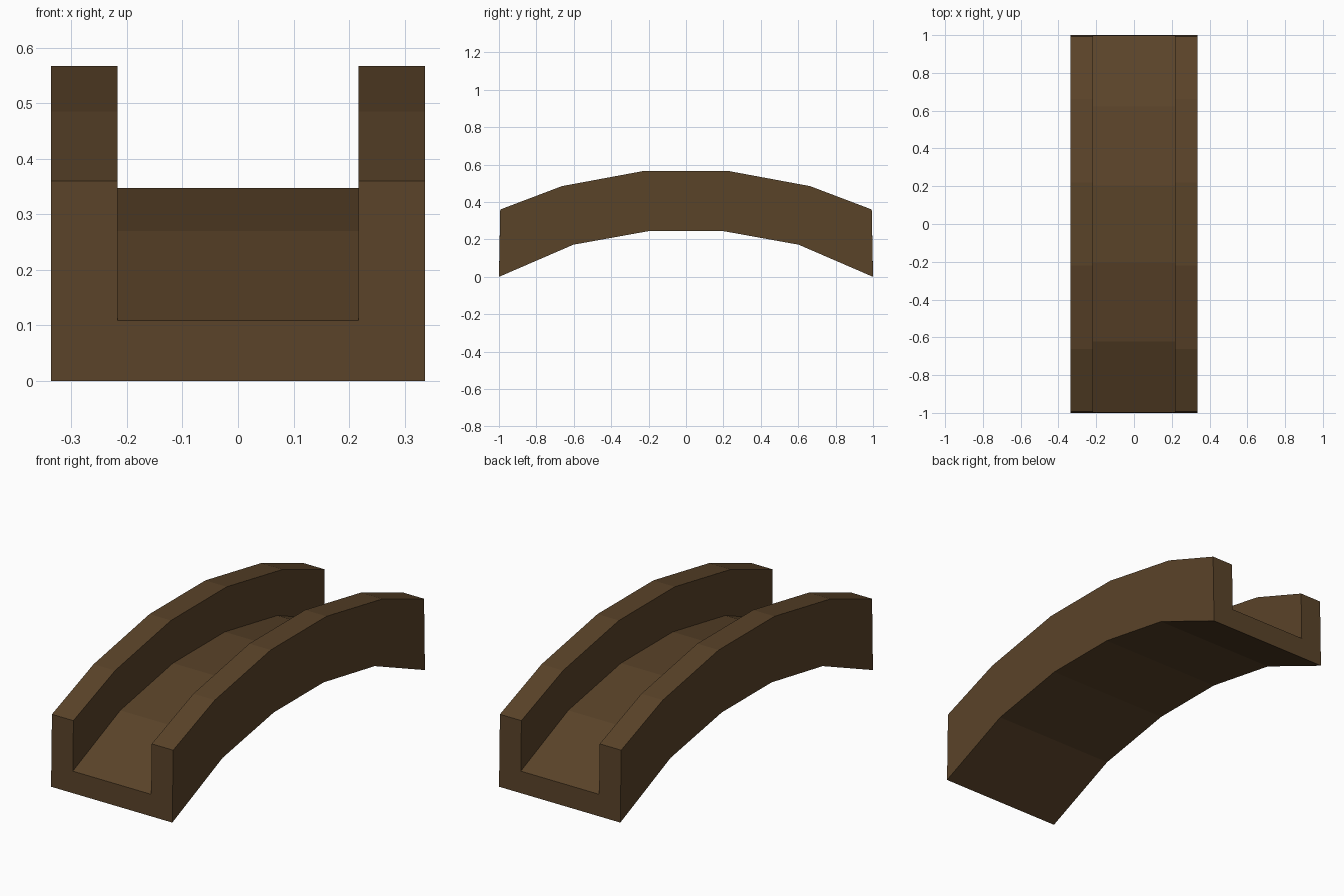
import bpy
import bmesh

cube = bpy.data.objects.get("Cube")
if cube:
    bpy.data.objects.remove(cube, do_unlink=True)

HALF_WIDTH = 0.336
INNER = 0.217

# Half of the arch: (y, z) of underside, deck and rail top at each station
half_arch = [
    ((1.0, 0.0), (0.998, 0.109), (0.993, 0.36)),
    ((0.602, 0.172), (0.622, 0.27), (0.663, 0.485)),
    ((0.197, 0.245), (0.205, 0.347), (0.221, 0.567)),
]
front = [[(-y, z) for y, z in station] for station in half_arch]
stations = front + half_arch[::-1]


def channel_ring(bm, under, deck, top):
    """U-shaped cross-section: floor with a rail on each side."""
    half = [(HALF_WIDTH, under), (HALF_WIDTH, top), (INNER, top), (INNER, deck)]
    outline = half + [(-x, p) for x, p in reversed(half)]
    return [bm.verts.new((x, y, z)) for x, (y, z) in outline]


# Wooden finish
wood = bpy.data.materials.new("dark brown wood")
wood.use_nodes = True
colour = (0.102, 0.056, 0.022, 1.0)
wood.diffuse_color = colour
wood.node_tree.nodes["Principled BSDF"].inputs["Base Color"].default_value = colour

# Arched bridge: sweep the channel along the stations and cap the ends
bm = bmesh.new()
rings = [channel_ring(bm, *s) for s in stations]
for a, b in zip(rings, rings[1:]):
    for i in range(len(a)):
        j = (i + 1) % len(a)
        bm.faces.new((a[i], a[j], b[j], b[i]))
bm.faces.new(rings[0][::-1])
bm.faces.new(rings[-1])
bmesh.ops.recalc_face_normals(bm, faces=bm.faces)

mesh = bpy.data.meshes.new("arched_bridge")
bm.to_mesh(mesh)
bm.free()
mesh.materials.append(wood)
bridge = bpy.data.objects.new("arched_bridge", mesh)
bpy.context.collection.objects.link(bridge)
